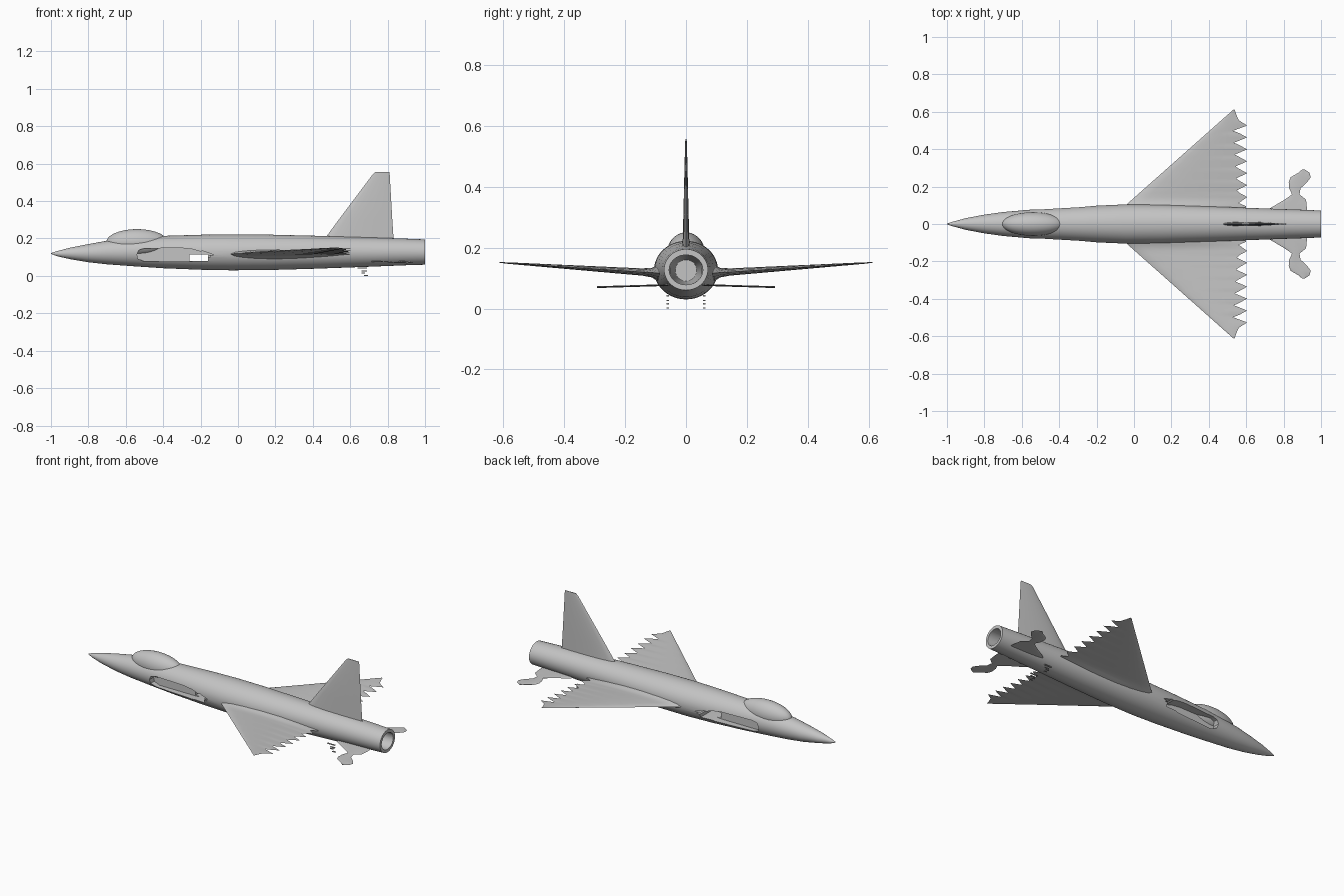
import bpy, bmesh, math

cube = bpy.data.objects.get("Cube")
if cube:
    bpy.data.objects.remove(cube, do_unlink=True)

grey = bpy.data.materials.new("light grey paint")
grey.use_nodes = True
grey.diffuse_color = (0.55, 0.55, 0.55, 1)
grey.node_tree.nodes["Principled BSDF"].inputs["Base Color"].default_value = (0.55, 0.55, 0.55, 1)


def finish(name, bm):
    """Turn a bmesh into a named object."""
    bmesh.ops.recalc_face_normals(bm, faces=bm.faces)
    mesh = bpy.data.meshes.new(name)
    bm.to_mesh(mesh)
    bm.free()
    obj = bpy.data.objects.new(name, mesh)
    bpy.context.collection.objects.link(obj)
    return obj


def paint(obj, angle=35):
    obj.data.materials.clear()
    obj.data.materials.append(grey)
    for p in obj.data.polygons:
        p.material_index = 0
    bpy.ops.object.select_all(action='DESELECT')
    obj.select_set(True)
    bpy.context.view_layer.objects.active = obj
    bpy.ops.object.shade_smooth_by_angle(angle=math.radians(angle))


def bridge(bm, rings):
    """Skin a list of closed rings and cap both ends."""
    n = len(rings[0])
    for a, b in zip(rings, rings[1:]):
        for i in range(n):
            j = (i + 1) % n
            bm.faces.new((a[i], a[j], b[j], b[i]))
    bm.faces.new(rings[0])
    bm.faces.new(rings[-1])


def loft(name, stations, sides=48):
    """Elliptical body along x from (x, half width, bottom z, top z)."""
    bm = bmesh.new()
    rings = []
    for x, w, lo, hi in stations:
        ring = []
        for i in range(sides):
            a = math.tau * i / sides
            ring.append(bm.verts.new((x, w * math.cos(a), (lo + hi) / 2 + (hi - lo) / 2 * math.sin(a))))
        rings.append(ring)
    bridge(bm, rings)
    return finish(name, bm)


def prism(name, outline, y0, y1):
    """Side outline in x, z extruded across y."""
    bm = bmesh.new()
    bridge(bm, [[bm.verts.new((x, y, z)) for x, z in outline] for y in (y0, y1)])
    return finish(name, bm)


def panel(name, stations, place):
    """Thin aerofoil from (span, leading x, trailing x, offset, half thickness)."""
    chord = (0.04, 0.12, 0.25, 0.4, 0.6, 0.8)
    bm = bmesh.new()
    rings = []
    for s, le, te, off, half in stations:
        up = [(t, 2.6 * half * math.sqrt(t) * (1 - t)) for t in chord]
        pts = [(0, 0)] + up + [(1, 0)] + [(t, -h) for t, h in reversed(up)]
        rings.append([bm.verts.new(place(le + t * (te - le), s, off + h)) for t, h in pts])
    bridge(bm, rings)
    obj = finish(name, bm)
    paint(obj, 40)
    return obj


def cut(obj, cutter):
    cutter.hide_render = True
    mod = obj.modifiers.new("cut", 'BOOLEAN')
    mod.operation = 'DIFFERENCE'
    mod.solver = 'EXACT'
    mod.object = cutter
    bpy.context.view_layer.objects.active = obj
    bpy.ops.object.modifier_apply(modifier=mod.name)
    bpy.data.objects.remove(cutter, do_unlink=True)


# Fuselage with hollow tail pipe
fuselage = loft("fuselage", [
    (-1, .002, .118, .122), (-.97, .012, .106, .132), (-.9, .031, .09, .15),
    (-.8, .05, .073, .17), (-.7, .064, .062, .188), (-.55, .077, .051, .204),
    (-.4, .086, .041, .214), (-.2, .098, .033, .22), (-.04, .105, .03, .222),
    (.15, .103, .031, .221), (.4, .094, .038, .215), (.7, .083, .049, .206),
    (.9, .076, .057, .199), (1, .072, .06, .195)])
cut(fuselage, loft("pipe_cutter", [(-.08, .035, .09, .16), (.3, .05, .078, .175),
                                   (1.1, .056, .078, .176)]))

# Side intakes with ragged rear edges, and the slot joining them
intake = [(-.54, .115), (-.53, .138), (-.5, .147), (-.3, .149), (-.24, .142), (-.2, .13),
          (-.19, .134), (-.13, .113), (-.16, .109), (-.14, .103), (-.18, .1), (-.17, .09),
          (-.21, .086), (-.25, .077), (-.5, .077), (-.535, .092)]
for side in (1, -1):
    cut(fuselage, prism("intake_cutter", intake, side * .035, side * .2))
cut(fuselage, prism("slot_cutter", [(-.26, .081), (-.26, .114), (-.16, .114), (-.16, .081)], -.2, .2))
paint(fuselage)

# Canopy
bm = bmesh.new()
bmesh.ops.create_uvsphere(bm, u_segments=40, v_segments=24, radius=1)
for v in bm.verts:
    v.co = (v.co.x * .165 - .54, v.co.y * .063, v.co.z * .071 + .179)
paint(finish("canopy", bm))


# Wing stations: flared root, sawtooth trailing edge, swept tip
def wing_station(y, te, half=None):
    t = (y - .1) / .51
    if half is None:
        half = .013 - .011 * t
    return (y, -.045 + 1.127 * (y - .1), te, .117 + .034 * t, half)


wing = [wing_station(.05, .6, .03), wing_station(.095, .6, .026), wing_station(.112, .56, .016)]
for i in range(7):
    y = .144 + .0637 * i
    wing.append(wing_station(y, .605))
    if i < 6:
        wing.append(wing_station(y + .022, .565))
        wing.append(wing_station(y + .036, .55 - .004 * i))
wing += [wing_station(.555, .56), wing_station(.585, .547), wing_station(.612, .538, .001)]

# Tailplane stations with a narrow neck and rounded tip
tailplane = [(y, le, te, .079 - .03 * y, .003) for y, le, te in (
    (.045, .69, .925), (.08, .72, .925), (.13, .805, .92), (.158, .845, .885), (.19, .83, .89),
    (.225, .827, .927), (.25, .838, .945), (.275, .88, .938), (.292, .9, .912))]

for side, word in ((1, "left"), (-1, "right")):
    def flat(x, s, h):
        return (x, side * s, h)
    panel(word + "_wing", wing, flat)
    panel(word + "_tailplane", tailplane, flat)

    # Small loose slivers under the belly
    bm = bmesh.new()
    for x, z, length in ((.665, .042, .05), (.675, .026, .03), (.67, .016, .02), (.685, .002, .02)):
        made = bmesh.ops.create_cube(bm, size=1)
        for v in made["verts"]:
            v.co = (x + v.co.x * length, side * (.06 + v.co.y * .008), z + v.co.z * .004)
    paint(finish(word + "_belly_slivers", bm))

# Tail fin
panel("tail_fin", [(.18, .45, .833, 0, .012), (.3, .538, .825, 0, .009),
                   (.545, .722, .811, 0, .003), (.556, .735, .809, 0, .002)],
      lambda x, s, h: (x, h, s))
